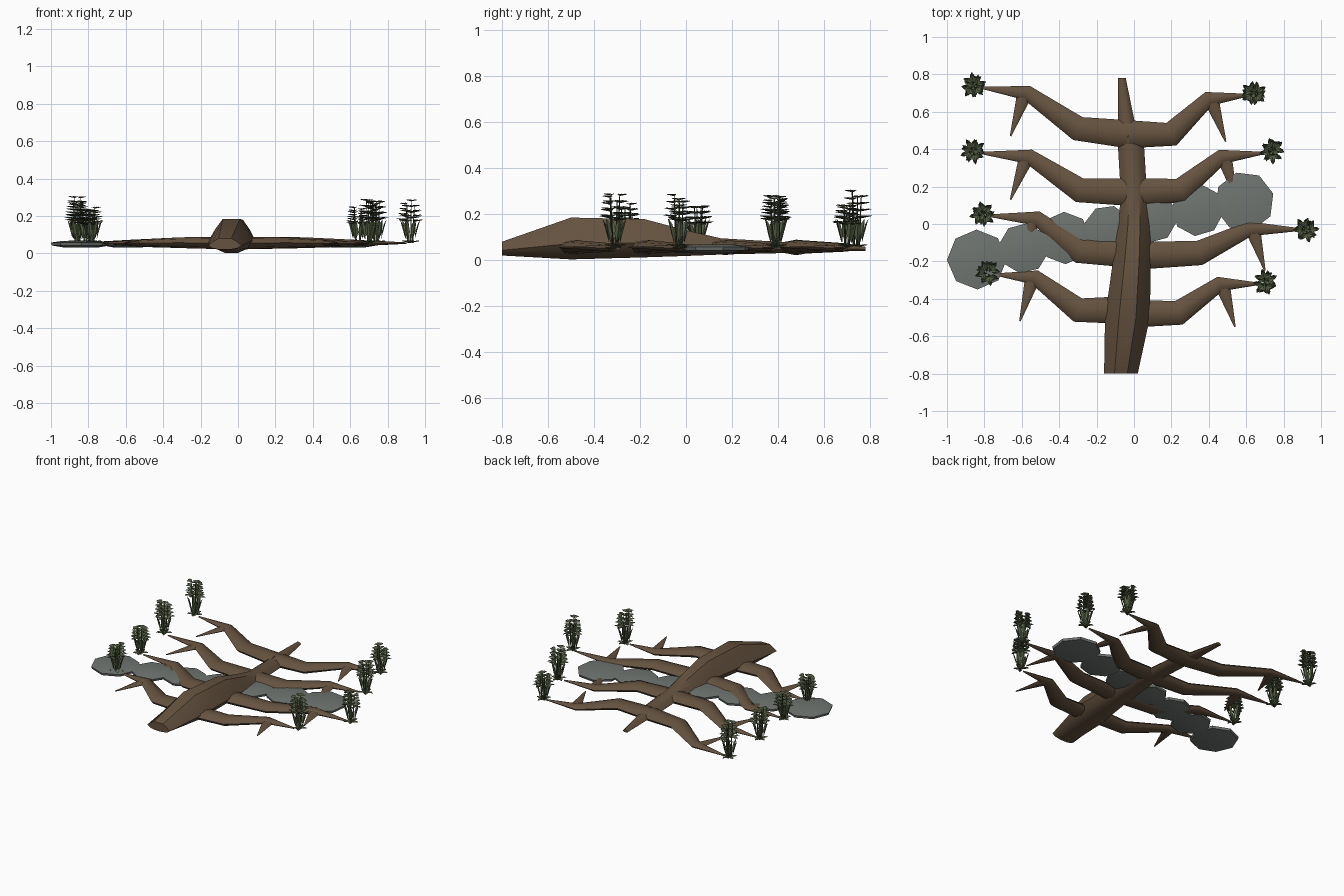
import bpy, bmesh, math, random
from mathutils import Vector

if "Cube" in bpy.data.objects:
    bpy.data.objects.remove(bpy.data.objects["Cube"])

random.seed(4)


def material(name, rgb):
    m = bpy.data.materials.new(name)
    m.diffuse_color = (*rgb, 1)
    m.use_nodes = True
    m.node_tree.nodes["Principled BSDF"].inputs["Base Color"].default_value = m.diffuse_color
    return m


BARK = material("bark", (0.13, 0.085, 0.05))
STONE = material("stone", (0.16, 0.18, 0.165))
LEAF = material("leaf", (0.085, 0.11, 0.055))


def finish(bm, name, mat, smooth=None):
    me = bpy.data.meshes.new(name)
    bm.to_mesh(me)
    bm.free()
    ob = bpy.data.objects.new(name, me)
    bpy.context.collection.objects.link(ob)
    me.materials.append(mat)
    if smooth:
        bpy.ops.object.select_all(action='DESELECT')
        ob.select_set(True)
        bpy.context.view_layer.objects.active = ob
        bpy.ops.object.shade_smooth_by_angle(angle=math.radians(smooth))
    return ob


def loft(bm, rings):
    rows = [[bm.verts.new(p) for p in r] for r in rings]
    n = len(rows[0])
    faces = [bm.faces.new((a[i], a[(i + 1) % n], b[(i + 1) % n], b[i]))
             for a, b in zip(rows, rows[1:]) for i in range(n)]
    faces += [bm.faces.new(rows[0][::-1]), bm.faces.new(rows[-1])]
    bmesh.ops.recalc_face_normals(bm, faces=faces)


def limb(bm, path, widths, heights, n=8):
    """Flattened tube lying along a path."""
    pts = [Vector(p) for p in path]
    rings = []
    for i, p in enumerate(pts):
        d = pts[min(i + 1, len(pts) - 1)] - pts[max(i - 1, 0)]
        s = Vector((-d.y, d.x, 0)).normalized()
        rings.append([p + s * widths[i] * math.cos(2 * math.pi * k / n)
                      + Vector((0, 0, heights[i] * math.sin(2 * math.pi * k / n)))
                      for k in range(n)])
    loft(bm, rings)


# trunk: (y, centre x, half width, bottom z, top z)
half = [(0.38, 1), (0.72, 0.7), (1, 0.38), (0.75, 0.13), (0.3, 0)]
section = half + [(-x, z) for x, z in reversed(half)]
stations = [(-0.80, -0.07, 0.09, 0.02, 0.08), (-0.50, -0.035, 0.12, 0.003, 0.185),
            (-0.18, -0.01, 0.10, 0.012, 0.178), (0.0, 0.0, 0.085, 0.018, 0.13),
            (0.15, 0.0, 0.07, 0.024, 0.095), (0.40, -0.015, 0.07, 0.03, 0.08),
            (0.54, -0.04, 0.045, 0.036, 0.075), (0.78, -0.065, 0.021, 0.04, 0.058)]
bm = bmesh.new()
loft(bm, [[(cx + x * w, y, b + z * (t - b)) for x, z in section]
          for y, cx, w, b, t in stations])
finish(bm, "trunk", BARK, 40)

# branches: root, elbow, knuckle, tip, twig end, plant centre, plant top
branches = [
    ((-0.03, 0.48), (-0.30, 0.51), (-0.57, 0.70), (-0.82, 0.73), (-0.66, 0.47), (-0.86, 0.74), 0.31),
    ((-0.03, 0.48), (0.20, 0.48), (0.40, 0.67), (0.62, 0.69), (0.49, 0.44), (0.64, 0.70), 0.25),
    ((0.0, 0.17), (-0.29, 0.18), (-0.56, 0.36), (-0.82, 0.38), (-0.66, 0.13), (-0.86, 0.39), 0.28),
    ((0.0, 0.17), (0.25, 0.18), (0.47, 0.36), (0.70, 0.38), (0.55, 0.12), (0.74, 0.39), 0.29),
    ((0.0, -0.16), (-0.29, -0.145), (-0.52, 0.03), (-0.78, 0.045), (-0.60, -0.15), (-0.81, 0.05), 0.25),
    ((0.0, -0.17), (0.35, -0.155), (0.62, -0.025), (0.90, -0.03), (0.70, -0.25), (0.92, -0.03), 0.285),
    ((-0.03, -0.46), (-0.30, -0.46), (-0.53, -0.285), (-0.74, -0.27), (-0.61, -0.52), (-0.78, -0.26), 0.25),
    ((-0.03, -0.48), (0.24, -0.475), (0.46, -0.32), (0.67, -0.32), (0.54, -0.55), (0.70, -0.31), 0.29)]


def leaf(bm, base, yaw, pitch, length, width):
    """Pointed oval blade, folded a little along its middle."""
    f = Vector((math.cos(yaw) * math.cos(pitch), math.sin(yaw) * math.cos(pitch), math.sin(pitch)))
    s = Vector((-math.sin(yaw), math.cos(yaw), 0))
    up = f.cross(s) * width * 0.2
    mid = [bm.verts.new(base + f * length * t) for t in (0, 0.35, 0.75, 1)]
    for sgn in (1, -1):
        a = bm.verts.new(base + f * length * 0.35 + s * sgn * width / 2 + up)
        b = bm.verts.new(base + f * length * 0.75 + s * sgn * width * 0.4 + up)
        bm.faces.new((mid[0], a, mid[1]))
        bm.faces.new((mid[1], a, b, mid[2]))
        bm.faces.new((mid[2], b, mid[3]))


def plant(name, x, y, top):
    bm = bmesh.new()
    base = Vector((x, y, 0.055))
    h = top - 0.055
    # ground leaves
    for k in range(5):
        leaf(bm, base, k * 1.257 + random.random() * 0.4, 0.2, 0.055, 0.03)
    # upright broad blades
    for k in range(6):
        a = k * 1.047 + random.random() * 0.4
        p = base + Vector((math.cos(a), math.sin(a), 0)) * 0.025 + Vector((0, 0, 0.02))
        leaf(bm, p, a, 1.3, 0.11, 0.028)
    # fronds on thin stems
    for k in range(4):
        a = k * 1.571 + random.random()
        out = Vector((math.cos(a), math.sin(a), 0))
        tip = base + out * 0.022 + Vector((0, 0, h * random.uniform(0.82, 0.97)))
        foot = base + out * 0.012
        loft(bm, [[p + Vector((r * math.cos(q * 2.094), r * math.sin(q * 2.094), 0)) for q in range(3)]
                  for p, r in ((foot, 0.006), (tip, 0.002))])
        for j in range(4):
            p = foot.lerp(tip, 0.58 + 0.14 * j)
            for da in (-1.1, 0, 1.1):
                leaf(bm, p, a + da, 0.2, 0.056 - 0.007 * j, 0.026)
    finish(bm, name, LEAF)


for i, (root, elbow, knuckle, tip, twig, centre, top) in enumerate(branches, 1):
    bm = bmesh.new()
    limb(bm, [(*root, 0.055), (*elbow, 0.057), (*knuckle, 0.055), (*tip, 0.055)],
         (0.075, 0.066, 0.04, 0.006), (0.034, 0.029, 0.018, 0.004))
    k = Vector(knuckle).lerp(Vector(tip), 0.05)
    limb(bm, [(*k, 0.053), (*twig, 0.055)], (0.042, 0.004), (0.016, 0.003), 6)
    finish(bm, f"branch_{i}", BARK, 40)
    plant(f"plant_{i}", *centre, top)

# chain of flat stones passing under the branches
stones = [(-0.84, -0.19, 0.16), (-0.59, -0.13, 0.135), (-0.37, -0.075, 0.14), (-0.14, -0.03, 0.13),
          (0.10, 0.03, 0.13), (0.34, 0.075, 0.14), (0.59, 0.12, 0.16)]
for i, (x, y, r) in enumerate(stones, 1):
    bm = bmesh.new()
    turn = random.random()
    loft(bm, [[(x + r * f * math.cos(turn + k * math.pi / 4), y + r * f * math.sin(turn + k * math.pi / 4), z)
               for k in range(8)]
              for f, z in ((0.55, 0.031), (0.97, 0.042), (1, 0.058), (0.6, 0.067))])
    finish(bm, f"stone_{i}", STONE, 30)
